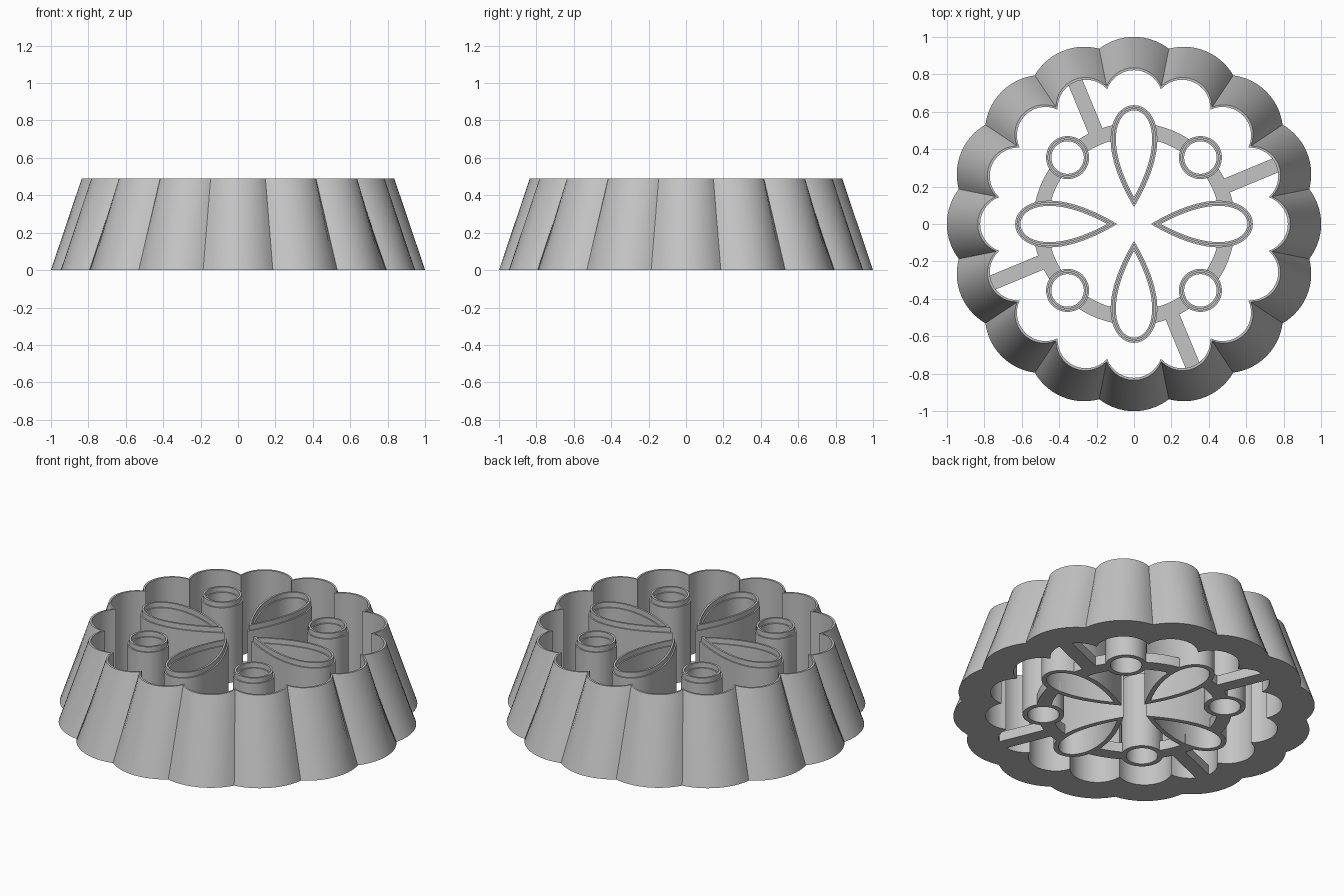
import bpy
import bmesh
from math import sin, cos, pi, radians, sqrt, asin

if "Cube" in bpy.data.objects:
    bpy.data.objects.remove(bpy.data.objects["Cube"])

HEIGHT = 0.49
STEP = 0.03          # height of the thin cutting edge
BRACE = 0.06         # thickness of the connecting braces
LOBES = 16

grey = bpy.data.materials.new("plain grey")
grey.use_nodes = True
color = (0.55, 0.55, 0.55, 1)
grey.diffuse_color = color
grey.node_tree.nodes["Principled BSDF"].inputs["Base Color"].default_value = color


def finish(name, bm, smooth=True):
    bmesh.ops.recalc_face_normals(bm, faces=bm.faces)
    mesh = bpy.data.meshes.new(name)
    bm.to_mesh(mesh)
    bm.free()
    mesh.materials.append(grey)
    obj = bpy.data.objects.new(name, mesh)
    bpy.context.collection.objects.link(obj)
    if smooth:
        bpy.ops.object.select_all(action="DESELECT")
        obj.select_set(True)
        bpy.context.view_layer.objects.active = obj
        bpy.ops.object.shade_smooth_by_angle(angle=radians(30))
    return obj


def tube(name, rings):
    """Closed wall: each ring is (outline, z); the last joins the first."""
    bm = bmesh.new()
    loops = [[bm.verts.new((x, y, z)) for x, y in pts] for pts, z in rings]
    n = len(loops[0])
    for a, b in zip(loops, loops[1:] + loops[:1]):
        for i in range(n):
            j = (i + 1) % n
            bm.faces.new((a[i], a[j], b[j], b[i]))
    return finish(name, bm)


def prism(name, pts, height):
    bm = bmesh.new()
    face = bm.faces.new([bm.verts.new((x, y, 0)) for x, y in pts])
    top = bmesh.ops.extrude_face_region(bm, geom=[face])["geom"]
    verts = [v for v in top if isinstance(v, bmesh.types.BMVert)]
    bmesh.ops.translate(bm, verts=verts, vec=(0, 0, height))
    return finish(name, bm, smooth=False)


def polar(r, a):
    return r * cos(a), r * sin(a)


def scallops(apex, notch, steps=14):
    """Ring of circular arcs meeting in sharp notches."""
    half = pi / LOBES
    chord, base = notch * sin(half), notch * cos(half)
    sag = apex - base
    rad = (chord ** 2 + sag ** 2) / (2 * sag)
    span = asin(min(1, chord / rad))
    pts = []
    for k in range(LOBES):
        mid = 2 * half * k
        for s in range(steps):
            t = span * (2 * s / steps - 1)
            x, y = apex - rad + rad * cos(t), rad * sin(t)
            pts.append((x * cos(mid) - y * sin(mid), x * sin(mid) + y * cos(mid)))
    return pts


def teardrop(inset, turn, steps=56):
    """Petal outline pointing at the centre, shrunk by inset."""
    tip, end = 0.09 + 1.9 * inset, 0.635 - inset
    mid, reach = (tip + end) / 2, (end - tip) / 2
    width = (0.125 - inset) / 0.77
    pts = []
    for i in range(steps):
        t = 2 * pi * i / steps
        x, y = mid + reach * cos(t), width * sin(t) * abs(cos(t / 2))
        pts.append((x * cos(turn) - y * sin(turn), x * sin(turn) + y * cos(turn)))
    return pts


def circle(inset, turn, steps=40):
    cx, cy = polar(0.502, turn)
    r = 0.115 - inset
    return [(cx + r * cos(2 * pi * i / steps), cy + r * sin(2 * pi * i / steps))
            for i in range(steps)]


def stepped_wall(name, outline, turn):
    """Thick wall with a thinner cutting edge on top."""
    low = HEIGHT - STEP
    profile = [(0, 0), (0, low), (0.008, low), (0.008, HEIGHT),
               (0.02, HEIGHT), (0.02, low), (0.028, low), (0.028, 0)]
    tube(name, [(outline(d, turn), z) for d, z in profile])


# Flared outer wall with an upright scalloped inside
inner = scallops(0.822, 0.735)
tube("outer_wall", [(scallops(1.0, 0.955), 0), (scallops(0.835, 0.75), HEIGHT),
                    (inner, HEIGHT), (inner, 0)])

for k in range(4):
    turn = k * pi / 2
    stepped_wall(f"petal_{k + 1}", teardrop, turn)
    stepped_wall(f"round_hole_{k + 1}", circle, turn + pi / 4)

    # Ring pieces between the petals and the round holes
    for side, (a, b) in enumerate(((12, 33.5), (56.5, 78))):
        angles = [turn + radians(a + (b - a) * i / 8) for i in range(9)]
        pts = [polar(0.54, t) for t in angles] + [polar(0.46, t) for t in reversed(angles)]
        prism(f"ring_piece_{k + 1}_{side + 1}", pts, BRACE)

    # Spoke from the ring to the outer wall
    mid = turn + pi / 8
    corners = [(0.5, -0.04), (0.83, -0.04), (0.83, 0.04), (0.5, 0.04)]
    prism(f"spoke_{k + 1}", [(x * cos(mid) - y * sin(mid), x * sin(mid) + y * cos(mid))
                             for x, y in corners], BRACE - 0.001)
